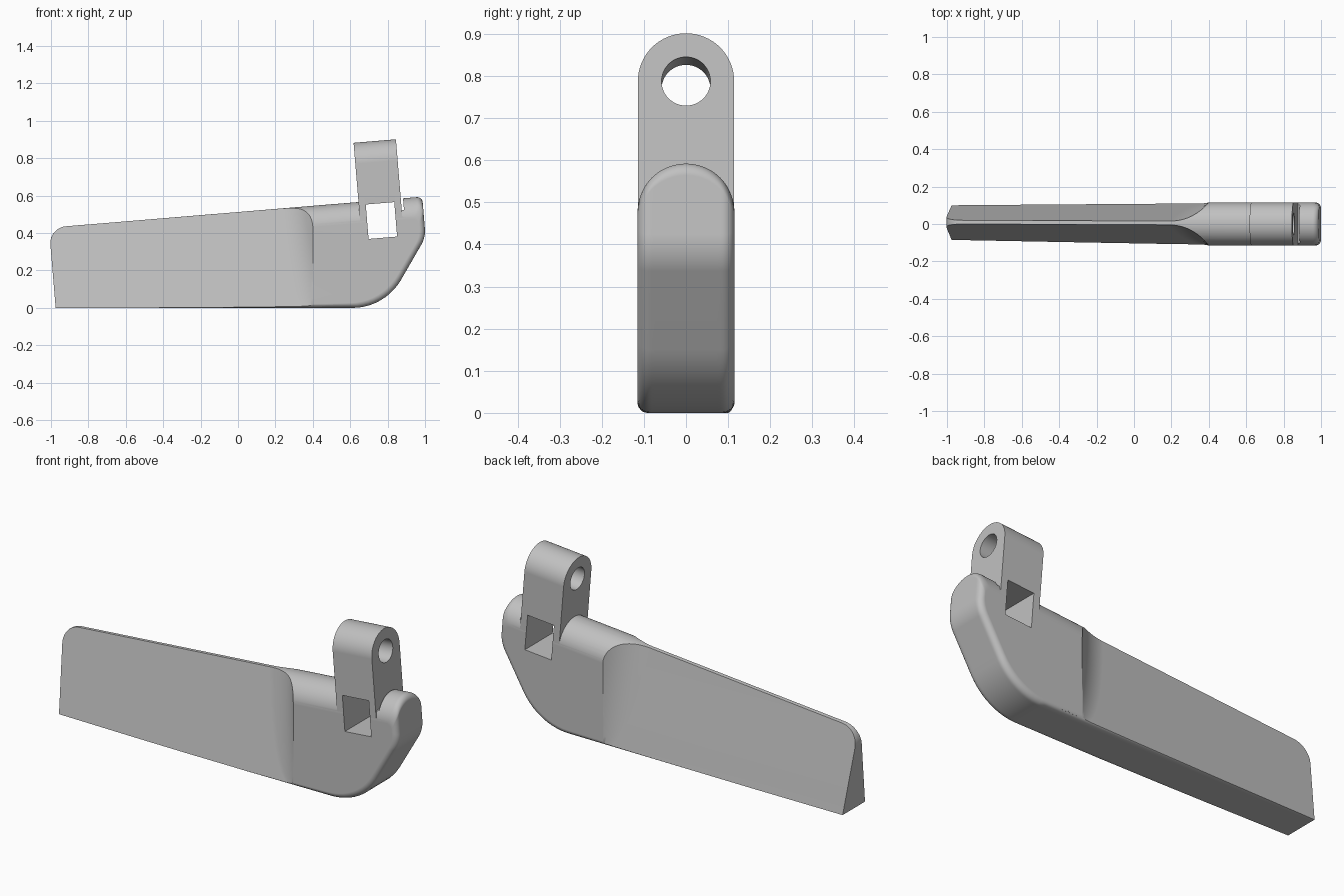
import bpy, bmesh, math
from mathutils import Vector, Matrix

if "Cube" in bpy.data.objects:
    bpy.data.objects.remove(bpy.data.objects["Cube"])

SLOPE = 0.083          # tilt shared by the top line, both ends and the lug
HALF = 0.115           # half thickness
ROUND = 0.03           # edge rounding at the heel

grey = bpy.data.materials.new("plain grey")
grey.use_nodes = True
grey.diffuse_color = (0.53, 0.53, 0.53, 1)
grey.node_tree.nodes["Principled BSDF"].inputs["Base Color"].default_value = (0.53, 0.53, 0.53, 1)


def make(name, bm, matrix=None):
    bmesh.ops.recalc_face_normals(bm, faces=bm.faces[:])
    mesh = bpy.data.meshes.new(name)
    bm.to_mesh(mesh)
    bm.free()
    if matrix:
        mesh.transform(matrix)
    mesh.materials.append(grey)
    obj = bpy.data.objects.new(name, mesh)
    bpy.context.collection.objects.link(obj)
    return obj


def loft(name, rings, matrix=None):
    """Skin a list of equal-length closed rings and cap both ends."""
    bm = bmesh.new()
    rows = [[bm.verts.new(p) for p in ring] for ring in rings]
    n = len(rows[0])
    for a, b in zip(rows, rows[1:]):
        for i in range(n):
            j = (i + 1) % n
            bm.faces.new((a[i], a[j], b[j], b[i]))
    bm.faces.new(rows[0])
    bm.faces.new(rows[-1])
    return make(name, bm, matrix)


def box(name, size, centre, matrix):
    bm = bmesh.new()
    bmesh.ops.create_cube(bm, size=1)
    bmesh.ops.scale(bm, vec=size, verts=bm.verts)
    bmesh.ops.translate(bm, vec=centre, verts=bm.verts)
    return make(name, bm, matrix)


def combine(obj, tool, operation):
    """Apply a boolean and discard the tool."""
    mod = obj.modifiers.new(operation, 'BOOLEAN')
    mod.object, mod.operation, mod.solver = tool, operation, 'EXACT'
    bpy.context.view_layer.objects.active = obj
    bpy.ops.object.modifier_apply(modifier=mod.name)
    bpy.data.objects.remove(tool)


def cross_point(l1, l2):
    (p, u), (q, v) = l1, l2
    return p + u * ((q - p).cross(v) / u.cross(v))


def fillet(prev, corner, nxt, radius, steps=10):
    """Points of an arc that rounds a corner."""
    u, v = (prev - corner).normalized(), (nxt - corner).normalized()
    half = u.angle(v) / 2
    centre = corner + (u + v).normalized() * (radius / math.sin(half))
    a = corner + u * (radius / math.tan(half)) - centre
    b = corner + v * (radius / math.tan(half)) - centre
    sweep = a.angle(b)
    return [centre + (a * math.sin(sweep * (1 - i / steps)) + b * math.sin(sweep * i / steps))
            / math.sin(sweep) for i in range(steps + 1)]


def top_z(x):
    return 0.5125 + SLOPE * x


def body_outline(y):
    """Side outline at one depth: the top is domed, the heel edges are rounded."""
    drop = HALF - math.sqrt(max(0, HALF ** 2 - y * y))
    t = max(0, abs(y) - HALF + ROUND)
    inset = ROUND - math.sqrt(max(0, ROUND ** 2 - t * t))
    V = Vector
    top = (V((0, top_z(0) - drop)), V((1, SLOPE)))
    left = (V((-0.975, 0)), V((-SLOPE, 1)))
    right = (V((1.003 - inset, 0.378)), V((-SLOPE, 1)))
    heel = (V((0.785 - 0.866 * inset, 0.5 * inset)), V((0.5, 0.866)))
    bottom = (V((-0.975, 0)), V((1.76, inset)))
    lines = [left, bottom, heel, right, top]
    corners = [cross_point(lines[i - 1], lines[i]) for i in range(5)]
    radii = [0.09, 0, 0.3, 0.15, 0.03]
    points = []
    for i, r in enumerate(radii):
        if r:
            points += fillet(corners[i - 1], corners[i], corners[(i + 1) % 5], r)
        else:
            points.append(corners[i])
    return [(p.x, y, p.y) for p in points]


# Body: one outline lofted through the thickness
levels = [HALF * math.sin(math.radians(a)) for a in range(-90, 91, 5)]
body = loft("body", [body_outline(y) for y in levels])


# Blade: each side is pared to a thin ridge, flaring back out into the body
def blade_half(x, z, side):
    k = (x + 0.97) / 1.37
    base = (0.10 if side > 0 else 0.085) * (1 - k) + 0.112 * k
    ridge = 0.01 + side * 0.01 * (1 - 0.5 * k)
    return base + (ridge - base) * z / top_z(x)


def blade_cutter(side):
    R, end = 0.267, 0.4
    rings = []
    for i in range(15):
        z = -0.05 + 0.05 * i
        depth = max(0.0008, HALF - blade_half(end, z, side))
        run = math.sqrt(2 * R * depth - depth ** 2)
        row = [(-1.1, blade_half(-1.1, z, side))]
        for j in range(15):
            s = run * j / 14
            x = end - run + s
            row.append((x, blade_half(x, z, side) + R - math.sqrt(R * R - s * s)))
        row += [(end + 0.01, 0.14), (end + 0.01, 0.3), (-1.1, 0.3)]
        rings.append([(x, side * y, z) for x, y in row])
    return loft("blade_cutter", rings)


for side in (1, -1):
    combine(body, blade_cutter(side), 'DIFFERENCE')

# Lug frame: origin on the pin hole axis, tilted with the top line
frame = Matrix.Translation((0.741, 0, 0.778)) @ Matrix.Rotation(-math.atan(SLOPE), 4, 'Y')

# Narrow relief slot between lug and heel
combine(body, box("slot_cutter", (0.03, 0.4, 0.4), (0.11, 0, -0.065), frame), 'DIFFERENCE')

# Lug: round-topped block standing out of the body
w = HALF - 0.0006
arc = [(w * math.cos(math.pi * i / 32), w * math.sin(math.pi * i / 32)) for i in range(33)]
profile = arc + [(-w, -0.42), (w, -0.42)]
lug = loft("lug", [[(x, y, z) for y, z in profile] for x in (-0.114, 0.113)], frame)

# Pin hole through the lug
bm = bmesh.new()
bmesh.ops.create_cone(bm, cap_ends=True, segments=48, radius1=0.058, radius2=0.058, depth=0.5,
                      matrix=Matrix.Rotation(math.pi / 2, 4, 'Y'))
combine(lug, make("pin_cutter", bm, frame), 'DIFFERENCE')
combine(body, lug, 'UNION')

# Square window through lug and body
combine(body, box("window_cutter", (0.153, 0.5, 0.185), (0, 0, -0.312), frame), 'DIFFERENCE')

body.name = "lever"
bpy.ops.object.select_all(action='DESELECT')
body.select_set(True)
bpy.context.view_layer.objects.active = body
bpy.ops.object.shade_smooth_by_angle(angle=math.radians(25))
weighted = body.modifiers.new("even_shading", 'WEIGHTED_NORMAL')
weighted.keep_sharp = True
